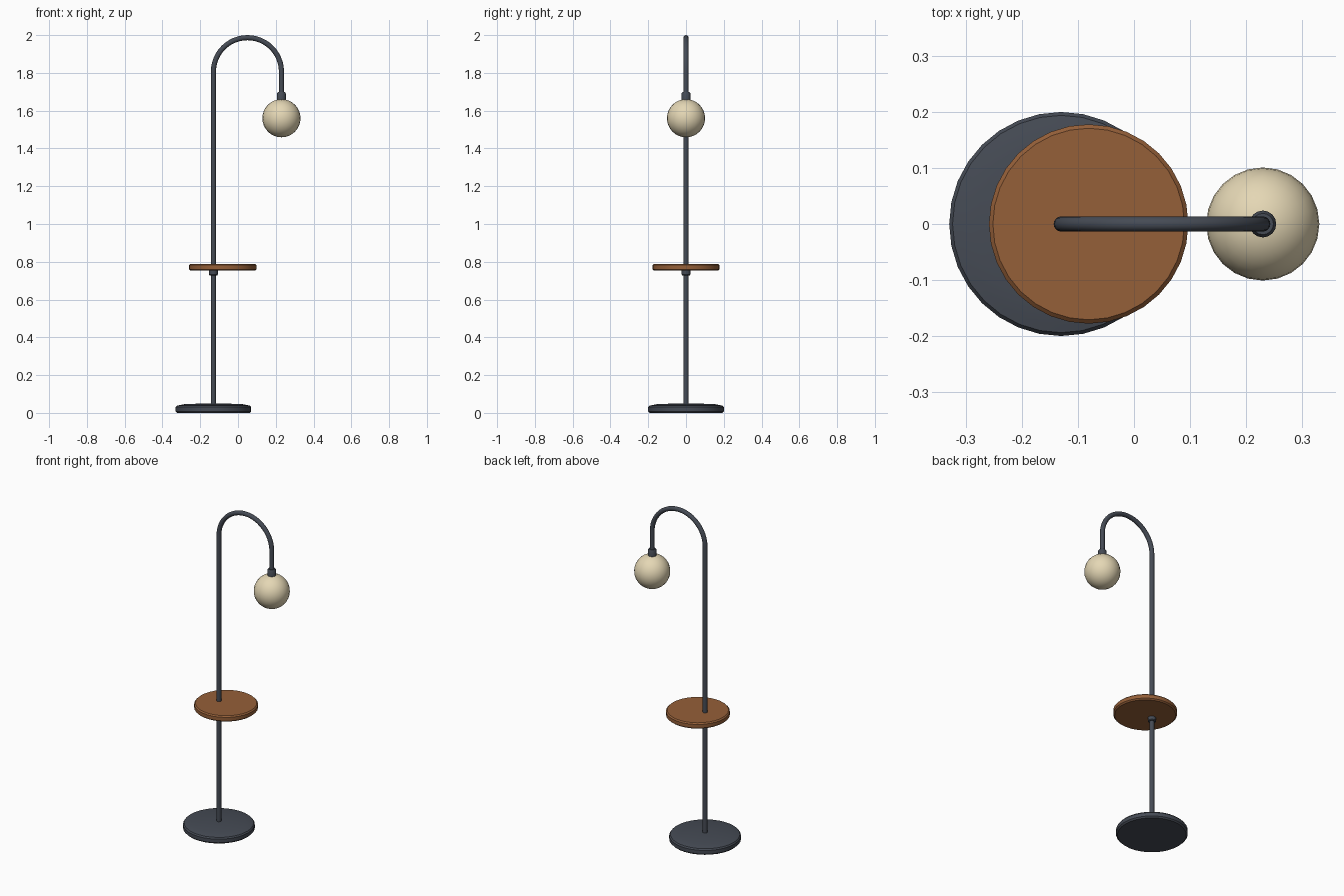
import bpy, bmesh, math
from mathutils import Vector

if "Cube" in bpy.data.objects:
    bpy.data.objects.remove(bpy.data.objects["Cube"])


def material(name, rgb):
    m = bpy.data.materials.new(name)
    m.diffuse_color = (*rgb, 1)
    m.use_nodes = True
    m.node_tree.nodes["Principled BSDF"].inputs["Base Color"].default_value = m.diffuse_color
    return m


METAL = material("dark metal", (0.06, 0.07, 0.09))
WOOD = material("warm wood", (0.30, 0.115, 0.04))
GLASS = material("cream glass", (0.78, 0.68, 0.46))


def finish(name, bm, mat, angle=35):
    bmesh.ops.recalc_face_normals(bm, faces=bm.faces)
    me = bpy.data.meshes.new(name)
    bm.to_mesh(me)
    bm.free()
    me.materials.append(mat)
    ob = bpy.data.objects.new(name, me)
    bpy.context.collection.objects.link(ob)
    bpy.ops.object.select_all(action='DESELECT')
    ob.select_set(True)
    bpy.context.view_layer.objects.active = ob
    bpy.ops.object.shade_smooth_by_angle(angle=math.radians(angle))
    return ob


def loft(name, rings, mat):
    """Bridge a list of closed rings and cap both ends."""
    bm = bmesh.new()
    rows = [[bm.verts.new(p) for p in ring] for ring in rings]
    n = len(rows[0])
    for a, b in zip(rows, rows[1:]):
        for i in range(n):
            j = (i + 1) % n
            bm.faces.new((a[i], a[j], b[j], b[i]))
    bm.faces.new(rows[0])
    bm.faces.new(rows[-1])
    return finish(name, bm, mat)


def lathe(name, x, profile, sides, mat):
    """Turn (radius, z) points around a vertical axis at x."""
    turn = [2 * math.pi * i / sides for i in range(sides)]
    rings = [[(x + r * math.cos(t), r * math.sin(t), z) for t in turn]
             for r, z in profile]
    return loft(name, rings, mat)


POLE_X, LAMP_X, R = -0.13, 0.23, 0.0135
ARC_R = (LAMP_X - POLE_X) / 2
ARC_Z = 2.0 - R - ARC_R

# weighted base with a gently raised top
lathe("base", POLE_X, [(0.192, 0), (0.2, 0.008), (0.2, 0.03), (0.194, 0.038),
                       (0.18, 0.041), (0.15, 0.047), (0.03, 0.05)], 32, METAL)

# pole and gooseneck arc as one swept tube
path = [(Vector((POLE_X, 0, 0.04)), 0.0)]
for i in range(25):
    a = math.pi * i / 24
    path.append((Vector((POLE_X + ARC_R * (1 - math.cos(a)), 0,
                         ARC_Z + ARC_R * math.sin(a))), a))
path.append((Vector((LAMP_X, 0, 1.68)), math.pi))
rings = []
for c, a in path:
    across = Vector((math.cos(a), 0, -math.sin(a)))
    rings.append([c + R * (math.cos(t) * across + math.sin(t) * Vector((0, 1, 0)))
                  for t in (2 * math.pi * k / 16 for k in range(16))])
loft("pole", rings, METAL)

# round tray table, offset from the pole, and its support collar
lathe("tray", -0.081, [(0.17, 0.753), (0.178, 0.76), (0.178, 0.782), (0.171, 0.789)],
      32, WOOD)
lathe("tray_collar", POLE_X, [(0.02, 0.728), (0.023, 0.732), (0.023, 0.755)], 16, METAL)

# lamp socket and globe shade
lathe("lamp_socket", LAMP_X, [(0.024, 1.65), (0.024, 1.69), (0.019, 1.698)], 16, METAL)
bm = bmesh.new()
bmesh.ops.create_uvsphere(bm, u_segments=24, v_segments=16, radius=0.101)
bmesh.ops.translate(bm, verts=bm.verts, vec=(LAMP_X, 0, 1.56))
finish("globe_shade", bm, GLASS)
